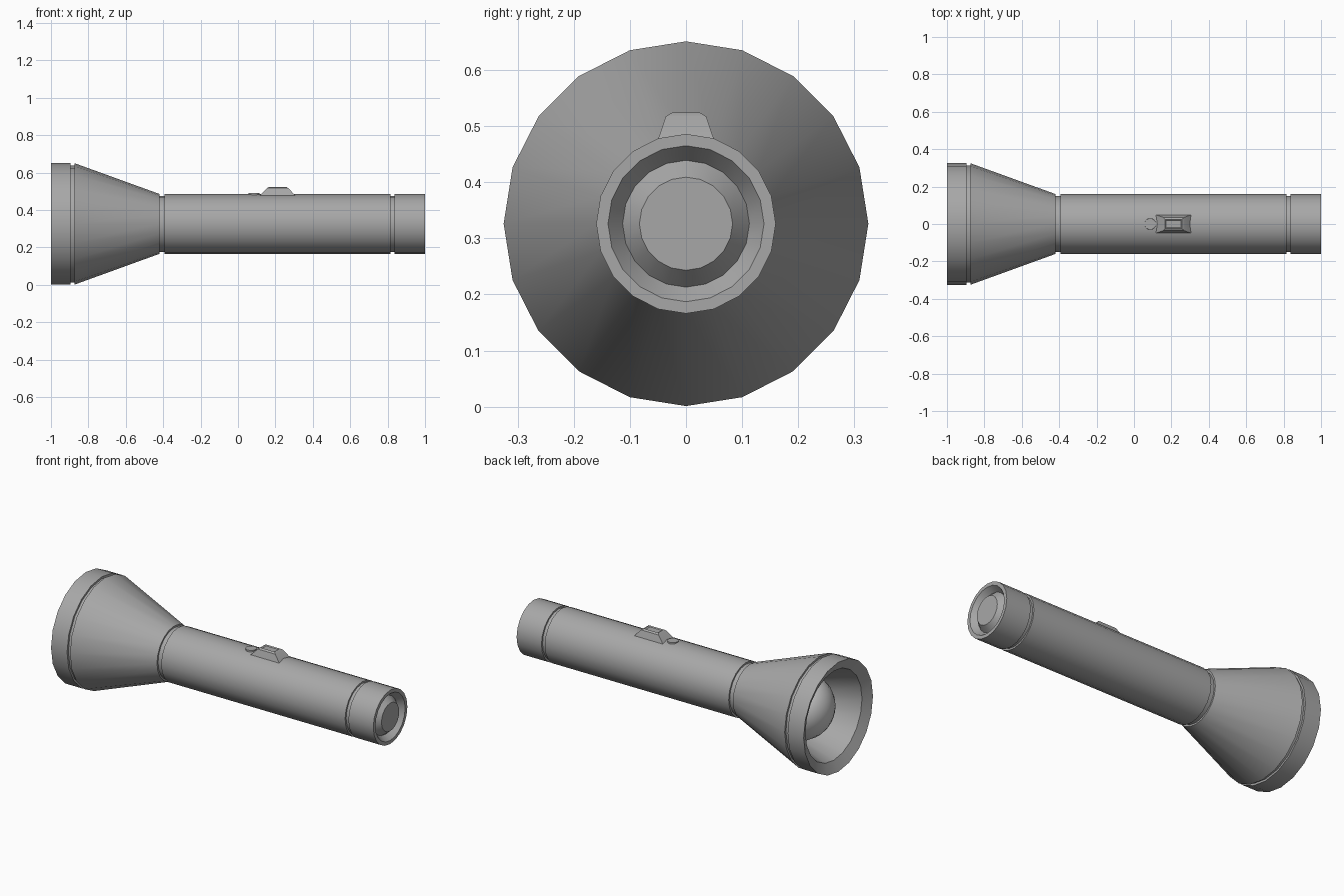
import bpy, bmesh
from math import sin, cos, pi, radians

cube = bpy.data.objects.get("Cube")
if cube:
    bpy.data.objects.remove(cube, do_unlink=True)

AXIS_Z = 0.326
SIDES = 20


def make_material(name, level):
    mat = bpy.data.materials.new(name)
    mat.use_nodes = True
    colour = (level, level, level, 1)
    mat.diffuse_color = colour
    mat.node_tree.nodes["Principled BSDF"].inputs["Base Color"].default_value = colour
    return mat


grey = make_material("plain_grey", 0.39)
pale = make_material("pale_bulb_grey", 0.6)


def finish(name, bm, mat=grey, angle=30):
    bmesh.ops.recalc_face_normals(bm, faces=bm.faces)
    mesh = bpy.data.meshes.new(name)
    bm.to_mesh(mesh)
    bm.free()
    mesh.materials.append(mat)
    obj = bpy.data.objects.new(name, mesh)
    bpy.context.collection.objects.link(obj)
    bpy.ops.object.select_all(action='DESELECT')
    obj.select_set(True)
    bpy.context.view_layer.objects.active = obj
    bpy.ops.object.shade_smooth_by_angle(angle=radians(angle))


def lathe(name, profile, mat=grey, ring=False):
    """Turn (x, radius) points around the long axis."""
    bm = bmesh.new()
    loops = []
    for x, r in profile:
        if r < 0.0001:
            loops.append([bm.verts.new((x, 0, AXIS_Z))] * SIDES)
        else:
            loops.append([bm.verts.new((x, r * sin(2 * pi * i / SIDES),
                                        AXIS_Z + r * cos(2 * pi * i / SIDES)))
                          for i in range(SIDES)])
    pairs = list(zip(loops, loops[1:]))
    if ring:
        pairs.append((loops[-1], loops[0]))
    for a, b in pairs:
        for i in range(SIDES):
            j = (i + 1) % SIDES
            bm.faces.new(dict.fromkeys((a[i], a[j], b[j], b[i])))
    finish(name, bm, mat)


# Flared head with reflector bowl, and the bezel around its mouth
BULB_X, BULB_R = -0.75, 0.19
lathe("head_shell", [(BULB_X, 0), (BULB_X, BULB_R), (-0.97, 0.265), (-0.895, 0.313),
                     (-0.875, 0.313), (-0.875, 0.325), (-0.42, 0.16), (-0.42, 0)])
lathe("head_bezel", [(-0.97, 0.265), (-1, 0.325), (-0.895, 0.325), (-0.895, 0.265)], ring=True)

# Domed bulb
arc = [pi / 2 * i / 8 for i in range(9)]
lathe("bulb", [(BULB_X - BULB_R * cos(t), BULB_R * sin(t)) for t in arc], pale)

# Handle tube, with thin necks showing in the grooves at each end
lathe("handle", [(-0.392, 0), (-0.392, 0.16), (0.815, 0.16), (0.815, 0)])
for name, x0, x1 in (("front_neck", -0.43, -0.385), ("rear_neck", 0.805, 0.845)):
    lathe(name, [(x0, 0), (x0, 0.15), (x1, 0.15), (x1, 0)])

# Tail cap with a recess and a raised centre
lathe("tail_cap", [(0.837, 0), (0.837, 0.16), (1, 0.16), (1, 0.139),
                   (0.965, 0.113), (1, 0.083), (1, 0)])

# Sliding switch: stacked rectangles with a crowned top and a shallow thumb slot
bm = bmesh.new()
tiers = []
for x0, x1, y, z in ((0.115, 0.307, 0.05, 0.476), (0.155, 0.27, 0.036, 0.517),
                     (0.165, 0.257, 0.025, 0.524), (0.172, 0.25, 0.019, 0.519)):
    tiers.append([bm.verts.new(p) for p in
                  ((x0, -y, z), (x1, -y, z), (x1, y, z), (x0, y, z))])
for a, b in zip(tiers, tiers[1:]):
    for i in range(4):
        j = (i + 1) % 4
        bm.faces.new((a[i], a[j], b[j], b[i]))
bm.faces.new(tiers[0])
bm.faces.new(tiers[-1])
finish("switch", bm, angle=20)

# Small round button in front of the switch
bm = bmesh.new()
bmesh.ops.create_cone(bm, cap_ends=True, segments=16, radius1=0.032, radius2=0.03, depth=0.03)
bmesh.ops.translate(bm, verts=bm.verts, vec=(0.086, 0, 0.475))
finish("signal_button", bm)
